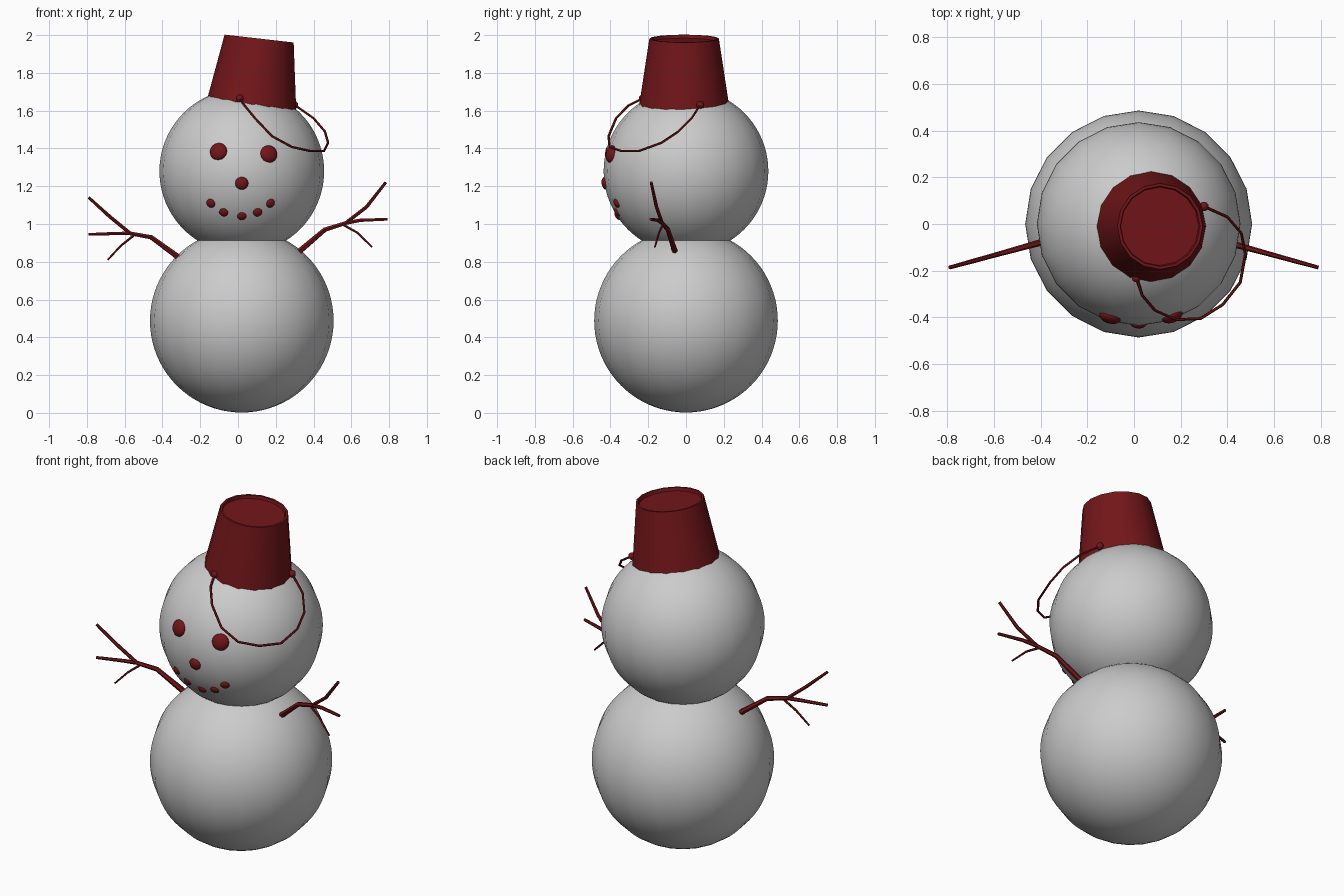
import bpy, math
from mathutils import Vector, Matrix

if "Cube" in bpy.data.objects:
    bpy.data.objects.remove(bpy.data.objects["Cube"])

red = bpy.data.materials.new("dark_red")
red.diffuse_color = (0.17, 0.008, 0.01, 1)
red.use_nodes = True
red.node_tree.nodes["Principled BSDF"].inputs["Base Color"].default_value = red.diffuse_color

CX = 0.02
HEAD = Vector((CX, 0, 1.28))
HEAD_R = 0.436


def finish(ob, mat=None, angle=40):
    if mat:
        ob.data.materials.append(mat)
    bpy.ops.object.select_all(action='DESELECT')
    ob.select_set(True)
    bpy.context.view_layer.objects.active = ob
    bpy.ops.object.shade_smooth_by_angle(angle=math.radians(angle))
    return ob


def ball(name, center, radius, segs, rings, mat=None):
    bpy.ops.mesh.primitive_uv_sphere_add(segments=segs, ring_count=rings,
                                         radius=radius, location=center)
    ob = bpy.context.object
    ob.name = name
    return finish(ob, mat)


def lathe(name, profile, segs, mat):
    verts, faces = [], []
    for r, z in profile:
        for i in range(segs):
            a = 2 * math.pi * i / segs
            verts.append((r * math.cos(a), r * math.sin(a), z))
    for k in range(len(profile) - 1):
        for i in range(segs):
            j = (i + 1) % segs
            faces.append((k * segs + i, k * segs + j,
                          (k + 1) * segs + j, (k + 1) * segs + i))
    last = (len(profile) - 1) * segs
    faces.append([last + i for i in range(segs)])
    me = bpy.data.meshes.new(name)
    me.from_pydata(verts, [], faces)
    ob = bpy.data.objects.new(name, me)
    bpy.context.collection.objects.link(ob)
    return finish(ob, mat)


def tubes(name, paths, mat, res=1):
    # each path is a list of (point, radius)
    cu = bpy.data.curves.new(name, 'CURVE')
    cu.dimensions = '3D'
    cu.bevel_depth = 1.0
    cu.bevel_resolution = res
    cu.use_fill_caps = True
    for path in paths:
        sp = cu.splines.new('POLY')
        sp.points.add(len(path) - 1)
        for p, (co, r) in zip(sp.points, path):
            p.co = (*co, 1)
            p.radius = r
    ob = bpy.data.objects.new(name, cu)
    bpy.context.collection.objects.link(ob)
    bpy.ops.object.select_all(action='DESELECT')
    ob.select_set(True)
    bpy.context.view_layer.objects.active = ob
    bpy.ops.object.convert(target='MESH')
    return finish(bpy.context.object, mat, 50)


# snowballs
ball("body", (CX, 0, 0.488), 0.486, 20, 40)
ball("head", HEAD, HEAD_R, 20, 40)


# face pebbles, flattened and laid on the head surface
def pebble(name, x, z, r, thick, out=0.0):
    dx, dz = x - HEAD.x, z - HEAD.z
    n = Vector((dx, -math.sqrt(HEAD_R ** 2 - dx * dx - dz * dz), dz)).normalized()
    ob = ball(name, (0, 0, 0), 1, 16, 10, red)
    rot = n.to_track_quat('Z', 'Y').to_matrix().to_4x4()
    pos = HEAD + n * (HEAD_R - 0.006 + out)
    ob.matrix_world = Matrix.Translation(pos) @ rot @ Matrix.Diagonal((r, r, thick, 1))


pebble("left_eye", -0.105, 1.385, 0.047, 0.026)
pebble("right_eye", 0.165, 1.372, 0.047, 0.026)
pebble("nose", CX, 1.215, 0.035, 0.022)
for i, (x, z) in enumerate([(-0.145, 1.108), (-0.077, 1.06), (0.02, 1.04),
                            (0.105, 1.06), (0.173, 1.108)]):
    pebble(f"mouth_pebble_{i + 1}", x, z, 0.025, 0.016)


# stick arms, each branch lying in a plane swept towards the front
def arm(name, branches):
    paths = [[((x, -0.06 - (abs(x) - 0.33) * 0.275, z), r) for x, z, r in b]
             for b in branches]
    tubes(name, paths, red)


arm("left_arm", [
    [(-0.29, 0.802, 0.017), (-0.33, 0.835, 0.016), (-0.46, 0.93, 0.013),
     (-0.57, 0.95, 0.011), (-0.64, 0.95, 0.010), (-0.79, 0.945, 0.008)],
    [(-0.57, 0.95, 0.010), (-0.68, 1.04, 0.010), (-0.79, 1.14, 0.008)],
    [(-0.545, 0.945, 0.007), (-0.62, 0.885, 0.006), (-0.69, 0.81, 0.005)],
])
arm("right_arm", [
    [(0.29, 0.825, 0.017), (0.33, 0.86, 0.016), (0.46, 0.97, 0.013),
     (0.57, 1.005, 0.011), (0.65, 1.02, 0.010), (0.79, 1.025, 0.008)],
    [(0.57, 1.005, 0.010), (0.68, 1.09, 0.010), (0.782, 1.22, 0.008)],
    [(0.55, 1.0, 0.007), (0.63, 0.955, 0.006), (0.71, 0.878, 0.005)],
])

# upturned bucket hat with a recessed base on top
bucket = lathe("bucket_hat", [(0.242, -0.03), (0.184, 0.352), (0.172, 0.352),
                              (0.168, 0.335)], 16, red)
bucket.location = (0.072, -0.01, 1.632)
bucket.rotation_euler = (0, math.radians(6.5), 0)

# drooping wire handle and its two pivots
wire = [(0.01, -0.23, 1.665), (0.035, -0.305, 1.627), (0.09, -0.37, 1.56),
        (0.18, -0.41, 1.465), (0.285, -0.405, 1.408), (0.38, -0.345, 1.387),
        (0.455, -0.25, 1.386), (0.477, -0.13, 1.43), (0.46, -0.04, 1.49),
        (0.40, 0.03, 1.56), (0.30, 0.075, 1.63)]
tubes("bucket_handle", [[(p, 0.0065) for p in wire]], red)
for name, p in (("front_handle_pivot", wire[0]), ("side_handle_pivot", wire[-1])):
    ball(name, p, 0.02, 10, 6, red)
